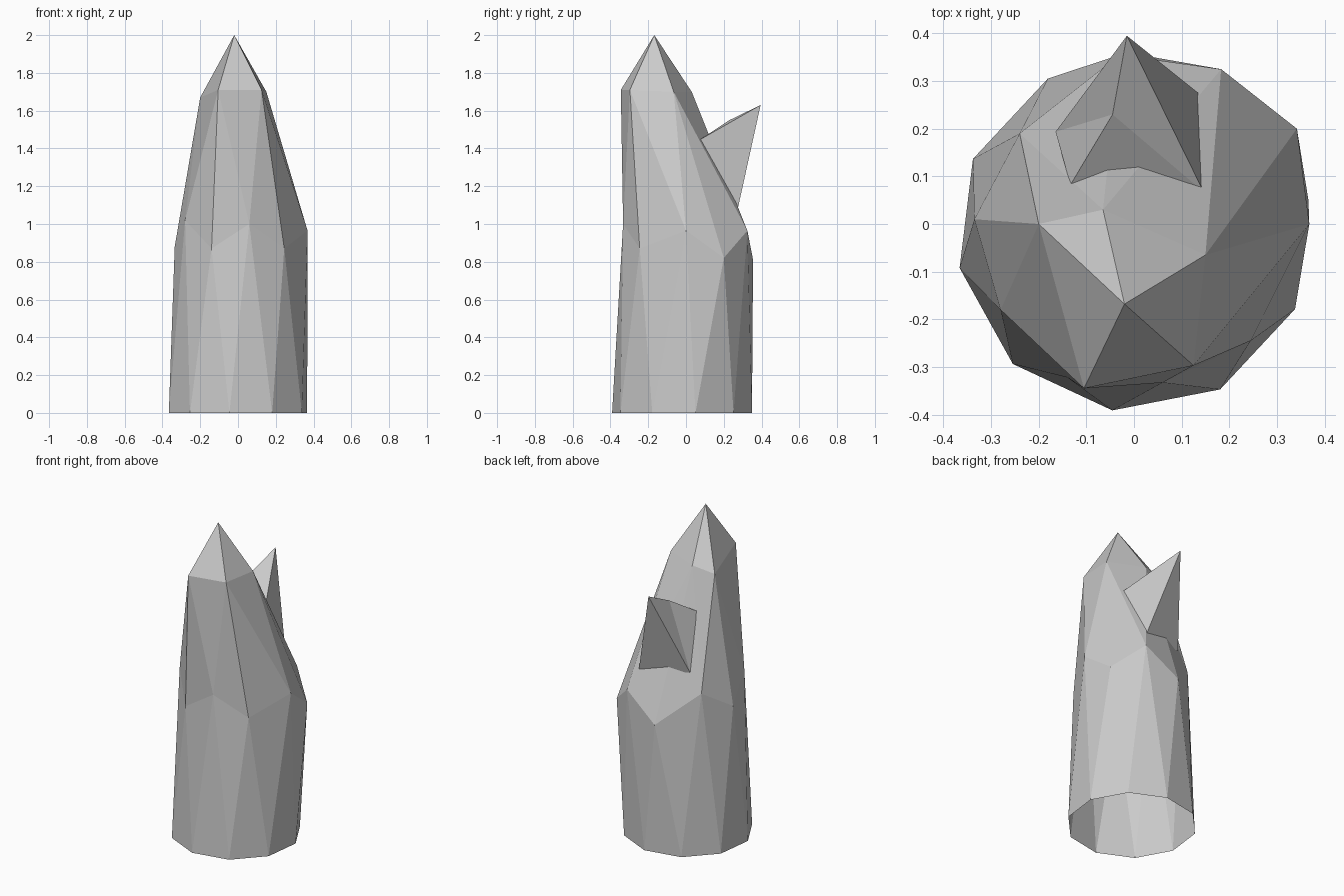
import bpy, math
from mathutils import Vector

if "Cube" in bpy.data.objects:
    bpy.data.objects.remove(bpy.data.objects["Cube"])


def add_object(name, verts, faces):
    mesh = bpy.data.meshes.new(name)
    mesh.from_pydata([tuple(v) for v in verts], [], faces)
    mesh.validate()
    mesh.update()
    obj = bpy.data.objects.new(name, mesh)
    bpy.context.collection.objects.link(obj)
    return obj


# Main crystal: ten-sided open base, zigzag waist, five-sided shoulder, tip
base = [(0.373 * math.cos(math.radians(11 + 36 * i)),
         -0.021 + 0.373 * math.sin(math.radians(11 + 36 * i)), 0) for i in range(10)]
waist = [(.368, 0, .965), (.342, .20, .82), (.183, .325, .965), (-.03, .355, .81),
         (-.24, .19, 1.0), (-.335, .01, .88), (-.28, -.18, 1.02), (-.14, -.322, .87),
         (.06, -.333, 1.0), (.245, -.245, .87)]
shoulder = [(.15, -.065, 1.70), (-.065, .03, 1.70), (-.20, 0, 1.67),
            (-.105, -.345, 1.71), (.125, -.297, 1.71)]
tip = [(-.02, -.168, 2.0)]

W, S, T = 10, 20, 25
faces = []
for i in range(10):
    j = (i + 1) % 10
    faces.append((i, W + j, W + i))
    faces.append((i, j, W + j))
for k in range(5):
    n = (k + 1) % 5
    h0, low, h1 = W + 2 * k, W + 2 * k + 1, W + (2 * k + 2) % 10
    faces += [(h0, low, S + k), (low, h1, S + k),
              (h1, S + n, S + k), (S + k, S + n, T)]
add_object("main_crystal", base + waist + shoulder + tip, faces)

# Side shard: short ridge from the point, with its roots sunk into the main crystal
point = Vector((-.015, .395, 1.63))
ridge = Vector((-.045, .23, 1.55))
root = lambda start, p: start + (Vector(p) - start) * 1.04
upper_left = root(ridge, (-.13, .088, 1.455))
upper_right = root(point, (.14, .08, 1.45))
lower_left = root(ridge, (-.16, .195, 1.13))
lower_right = root(point, (.135, .275, 1.085))
add_object("side_shard",
           [point, ridge, upper_left, upper_right, lower_left, lower_right],
           [(0, 1, 3), (1, 2, 3), (0, 3, 5), (0, 5, 4), (0, 4, 1), (1, 4, 2)])
